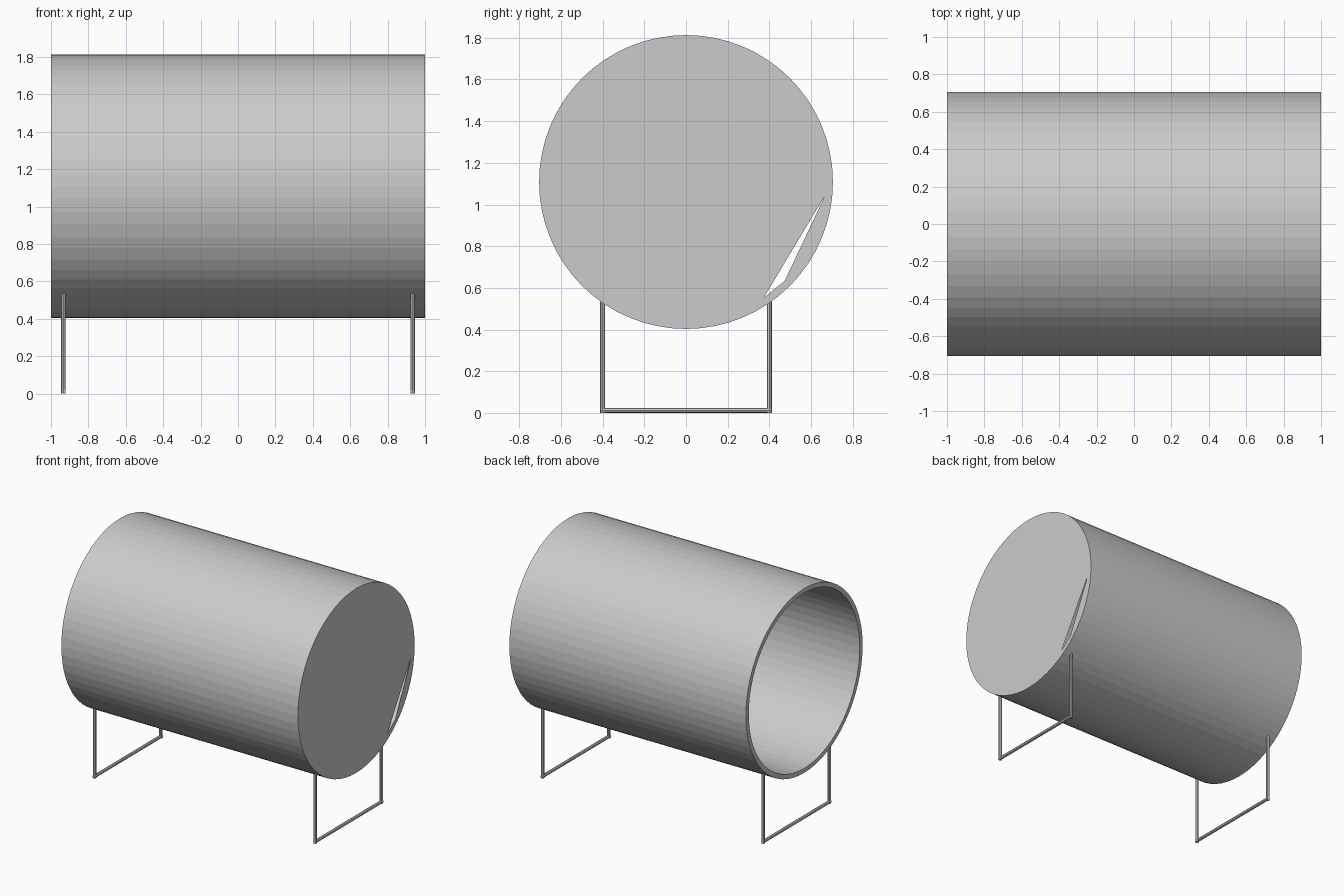
import bpy, bmesh
from math import cos, sin, tau
from mathutils import Vector

if "Cube" in bpy.data.objects:
    bpy.data.objects.remove(bpy.data.objects["Cube"])

grey = bpy.data.materials.new("plain grey")
grey.use_nodes = True
colour = (0.6, 0.6, 0.6, 1)
grey.diffuse_color = colour
grey.node_tree.nodes["Principled BSDF"].inputs["Base Color"].default_value = colour

SIDES = 64
CENTRE_Z = 1.108
OUTER, INNER = 0.705, 0.67


def finish(name, bm):
    mesh = bpy.data.meshes.new(name)
    bm.to_mesh(mesh)
    bm.free()
    mesh.materials.append(grey)
    obj = bpy.data.objects.new(name, mesh)
    bpy.context.collection.objects.link(obj)
    return obj


def ring(bm, x, radius):
    return [bm.verts.new((x, radius * cos(tau * i / SIDES),
                          CENTRE_Z + radius * sin(tau * i / SIDES)))
            for i in range(SIDES)]


def bridge(bm, a, b):
    for i in range(SIDES):
        j = (i + 1) % SIDES
        bm.faces.new((a[i], a[j], b[j], b[i]))


# Drum: thick wall, open at -x
bm = bmesh.new()
outer_open, outer_shut = ring(bm, -1, OUTER), ring(bm, 1, OUTER)
inner_open, inner_shut = ring(bm, -1, INNER), ring(bm, 1, INNER)
bridge(bm, outer_open, outer_shut)
bridge(bm, outer_shut, inner_shut)
bridge(bm, inner_shut, inner_open)
bridge(bm, inner_open, outer_open)

# End plate at +x, leaving a thin triangular slot near the lower back
low, mid, high = SIDES - 10, SIDES - 8, SIDES - 1
bm.faces.new(inner_shut[high:] + inner_shut[:low + 1])
bm.faces.new(inner_shut[low:mid + 1])
bm.faces.new(inner_shut[mid:high + 1])
bmesh.ops.recalc_face_normals(bm, faces=bm.faces)
finish("drum", bm)


# Stand frames: two posts and a ground bar at each end
def add_rod(bm, start, end, radius=0.012):
    start, end = Vector(start), Vector(end)
    axis = end - start
    turn = axis.to_track_quat('Z', 'Y').to_matrix().to_4x4()
    turn.translation = (start + end) / 2
    bmesh.ops.create_cone(bm, cap_ends=True, segments=8, radius1=radius,
                          radius2=radius, depth=axis.length, matrix=turn)


for name, x in (("left_stand", 0.933), ("right_stand", -0.933)):
    bm = bmesh.new()
    for y in (-0.4, 0.4):
        add_rod(bm, (x, y, 0), (x, y, 0.535))
    add_rod(bm, (x, -0.41, 0.012), (x, 0.41, 0.012))
    finish(name, bm)
